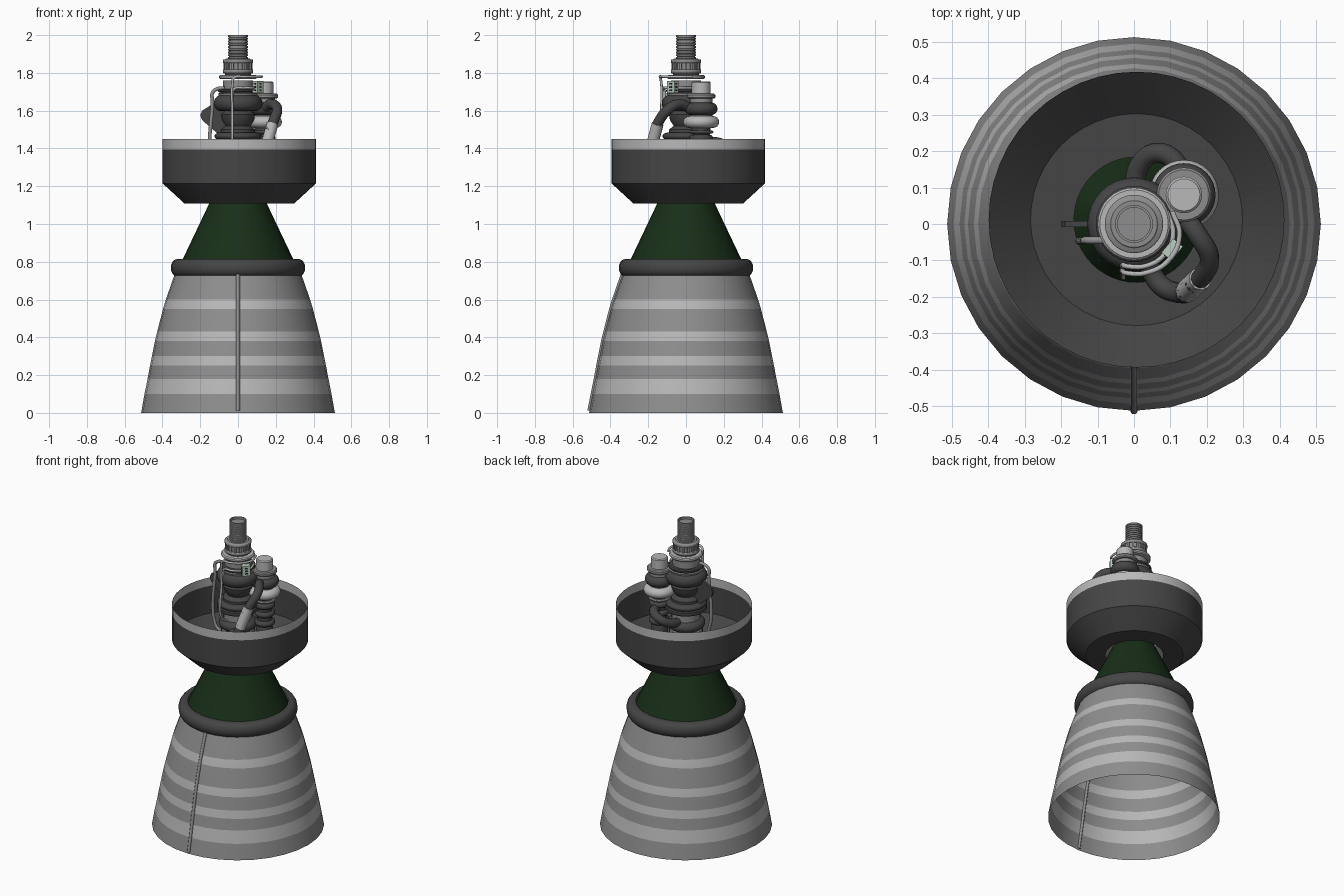
import bpy, bmesh, math
from mathutils import Vector, Matrix

if "Cube" in bpy.data.objects:
    bpy.data.objects.remove(bpy.data.objects["Cube"])


def mat(name, r, g, b):
    m = bpy.data.materials.new(name)
    m.diffuse_color = (r, g, b, 1)
    m.use_nodes = True
    m.node_tree.nodes["Principled BSDF"].inputs["Base Color"].default_value = m.diffuse_color
    return m


DARK = mat("dark_metal", .035, .035, .035)
CHAR = mat("charcoal", .06, .06, .06)
MID = mat("mid_grey", .27, .27, .27)
LIGHT = mat("light_grey", .48, .48, .48)
GREEN = mat("dark_green", .009, .028, .009)
PALE = mat("pale_green", .5, .62, .52)


def finish(name, bm, mats, angle=35):
    me = bpy.data.meshes.new(name)
    bm.to_mesh(me)
    bm.free()
    for m in mats:
        me.materials.append(m)
    me.shade_smooth()
    me.set_sharp_from_angle(angle=math.radians(angle))
    ob = bpy.data.objects.new(name, me)
    bpy.context.collection.objects.link(ob)
    return ob


def lathe(name, prof, mats, at=(0, 0), seg=32, bands=None, angle=35):
    """Revolve (radius, z) points; bands gives a material index per strip."""
    bm = bmesh.new()
    rings = []
    for r, z in prof:
        if r == 0:
            rings.append([bm.verts.new((at[0], at[1], z))] * seg)
        else:
            rings.append([bm.verts.new((at[0] + r * math.sin(2 * math.pi * i / seg),
                                        at[1] + r * math.cos(2 * math.pi * i / seg), z))
                          for i in range(seg)])
    for k in range(len(rings) - 1):
        a, b = rings[k], rings[k + 1]
        for i in range(seg):
            j = (i + 1) % seg
            vs = list(dict.fromkeys([a[j], a[i], b[i], b[j]]))
            f = bm.faces.new(vs)
            f.material_index = bands[k] if bands else 0
    return finish(name, bm, mats, angle)


def bulge(r, z, d, h, n=8):
    """Half-ellipse profile: base radius r, depth d, half height h."""
    return [(r + d * math.cos(t), z + h * math.sin(t))
            for t in (math.pi * (i / n - .5) for i in range(n + 1))]


def disc(name, r, z0, z1, m, at=(0, 0), c=.006):
    return lathe(name, [(0, z0), (r - c, z0), (r, z0 + c), (r, z1 - c), (r - c, z1), (0, z1)],
                 [m], at, angle=60 if c < .004 else 30)


def tyre(name, r, z, d, h, m, at=(0, 0)):
    return lathe(name, [(0, z - h)] + bulge(r, z, d, h) + [(0, z + h)], [m], at, angle=50)


def pipe(name, pts, rad, m, res=6):
    cu = bpy.data.curves.new(name, 'CURVE')
    cu.dimensions = '3D'
    cu.bevel_depth, cu.bevel_resolution, cu.resolution_u = rad, 3, res
    cu.use_fill_caps = True
    sp = cu.splines.new('BEZIER')
    sp.bezier_points.add(len(pts) - 1)
    for p, co in zip(sp.bezier_points, pts):
        p.co = co
        p.handle_left_type = p.handle_right_type = 'AUTO'
    cu.materials.append(m)
    ob = bpy.data.objects.new(name, cu)
    bpy.context.collection.objects.link(ob)
    bpy.ops.object.select_all(action='DESELECT')
    ob.select_set(True)
    bpy.context.view_layer.objects.active = ob
    bpy.ops.object.convert(target='MESH')
    return ob


def box(name, loc, size, m, turn=0):
    bm = bmesh.new()
    bmesh.ops.create_cube(bm, size=1, matrix=Matrix.Translation(loc) @ Matrix.Rotation(turn, 4, 'Z')
                          @ Matrix.Diagonal((*size, 1)))
    return finish(name, bm, [m])


# Nozzle extension: open shell with alternating bands
nozzle = [(.513, 0), (.495, .1), (.479, .18), (.466, .25), (.456, .3), (.44, .38),
          (.428, .43), (.397, .55), (.382, .6), (.335, .735)]
lathe("nozzle_extension", nozzle, [MID, LIGHT], bands=[0, 1] * 4 + [0], angle=60)
pipe("nozzle_drain_pipe", [(0, -r, max(z, .012)) for r, z in nozzle], .01, MID, 2)

# Manifold ring and green upper nozzle
lathe("manifold_ring", [(.3, .722)] + bulge(.322, .768, .034, .046) + [(.3, .814)], [CHAR], angle=60)
lathe("upper_nozzle", [(.304, .79), (.153, 1.107), (.1, 1.22)], [GREEN])

# Thrust bowl: open shell with light rim
lathe("thrust_bowl", [(.172, 1.109), (.291, 1.109), (.406, 1.215), (.406, 1.395), (.406, 1.45)],
      [CHAR, LIGHT], (.007, .012), 48, [0, 0, 0, 1])

# Main pump stack, bottom to top
disc("chamber_head", .1, 1.2, 1.3, MID)
tyre("lower_volute", .07, 1.33, .045, .035, CHAR)
disc("lower_body", .085, 1.35, 1.42, MID)
disc("base_flange", .125, 1.42, 1.45, CHAR)
tyre("base_volute", .09, 1.465, .035, .02, CHAR)
lathe("neck", [(.09, 1.48), (.09, 1.5), (.065, 1.52), (.085, 1.55), (.09, 1.58), (.06, 1.61)], [CHAR])
tyre("main_volute", .09, 1.64, .038, .042, CHAR)
lathe("upper_body", [(.1, 1.67), (.105, 1.69), (.08, 1.7), (.08, 1.76), (.06, 1.76)], [MID])
disc("upper_collar", .105, 1.695, 1.715, CHAR)
disc("top_flange", .1, 1.768, 1.79, LIGHT)
disc("bolt_ring_core", .07, 1.785, 1.875, MID)
for n, z in (("lower", 1.808), ("upper", 1.862)):
    disc(n + "_bolt_ring", .08, z - .01, z + .01, MID, c=.003)
for i in range(16):
    a = 2 * math.pi * i / 16
    box("ring_bolt", (.071 * math.cos(a), .071 * math.sin(a), 1.835), (.014, .012, .04), MID, a)
ribs = [(0, 1.87)]
for i in range(8):
    z = 1.875 + i * .0145
    ribs += [(.052, z), (.052, z + .009), (.047, z + .0105), (.047, z + .013)]
lathe("inlet_bellows", ribs + [(.052, 1.99), (.052, 2), (.045, 2), (.045, 1.985), (0, 1.985)], [MID])

# Secondary pump stack
S = (.137, .08)
disc("pump_cap", .05, 1.68, 1.755, LIGHT, S)
disc("pump_cap_flange", .075, 1.665, 1.69, MID, S)
disc("pump_upper_body", .06, 1.61, 1.67, MID, S)
tyre("pump_dark_volute", .055, 1.61, .032, .033, CHAR, S)
disc("pump_waist", .06, 1.56, 1.6, MID, S)
tyre("pump_light_volute", .06, 1.54, .036, .032, LIGHT, S)
low = [(0, 1.26), (.05, 1.26), (.05, 1.3)]
for z in (1.34, 1.40, 1.455):
    low += bulge(.045, z, .018, .018, 6)
lathe("pump_lower_bellows", low + [(.05, 1.48), (.05, 1.53)], [CHAR], S)
disc("pump_lower_flange", .065, 1.48, 1.495, MID, S)

# Large ducts
pipe("exhaust_duct", [(.14, .02, 1.61), (.175, -.03, 1.635), (.207, -.09, 1.61), (.19, -.14, 1.55),
                      (.165, -.165, 1.49)], .027, CHAR)
pipe("exhaust_sleeve", [(.182, -.15, 1.53), (.145, -.185, 1.40)], .032, LIGHT)
pipe("exhaust_return", [(.148, -.183, 1.42), (.125, -.19, 1.35), (.07, -.165, 1.31), (.03, -.08, 1.31)], .028, CHAR)
pipe("rear_duct", [(.0, .09, 1.36), (.015, .16, 1.38), (.06, .195, 1.41), (.115, .17, 1.43), (.137, .1, 1.43)],
     .028, CHAR)

# Thin lines
pipe("left_line", [(-.07, -.045, 1.72), (-.11, -.045, 1.715), (-.135, -.045, 1.695), (-.135, -.045, 1.65),
                   (-.135, -.045, 1.3), (-.1, -.04, 1.26), (-.07, -.03, 1.25)], .01, MID)
for n, k, dz in (("outer", 1.0, 0), ("inner", .86, -.06)):
    pipe(n + "_front_line", [(.105 * k, .035, 1.78 + dz), (.125 * k, -.03, 1.78 + dz),
                             (.095 * k, -.1 * k, 1.78 + dz), (.03, -.135 * k, 1.78 + dz),
                             (-.02, -.135 * k, 1.775 + dz), (-.03, -.13 * k, 1.74 + dz),
                             (-.03, -.13, 1.6), (-.03, -.13, 1.4), (-.03, -.08, 1.36)], .007, LIGHT)

# Control box with ports
t = math.radians(-40)
box("control_box", (.105, -.07, 1.725), (.035, .05, .065), PALE, t)
for z in (1.708, 1.725, 1.742):
    box("control_port", (.105, -.07, z), (.039, .018, .009), DARK, t)
    box("control_side_port", (.105, -.07, z), (.014, .054, .009), DARK, t)

# Left mounting bracket
bm = bmesh.new()
f = bm.faces.new([bm.verts.new((x, -.008, z)) for x, z in
                  ((-.05, 1.46), (-.11, 1.48), (-.19, 1.55), (-.2, 1.575), (-.19, 1.6), (-.11, 1.65), (-.05, 1.65))])
ex = bmesh.ops.extrude_face_region(bm, geom=[f])
bmesh.ops.translate(bm, vec=(0, .016, 0),
                    verts=[v for v in ex["geom"] if isinstance(v, bmesh.types.BMVert)])
bmesh.ops.recalc_face_normals(bm, faces=bm.faces)
finish("side_bracket", bm, [CHAR])
